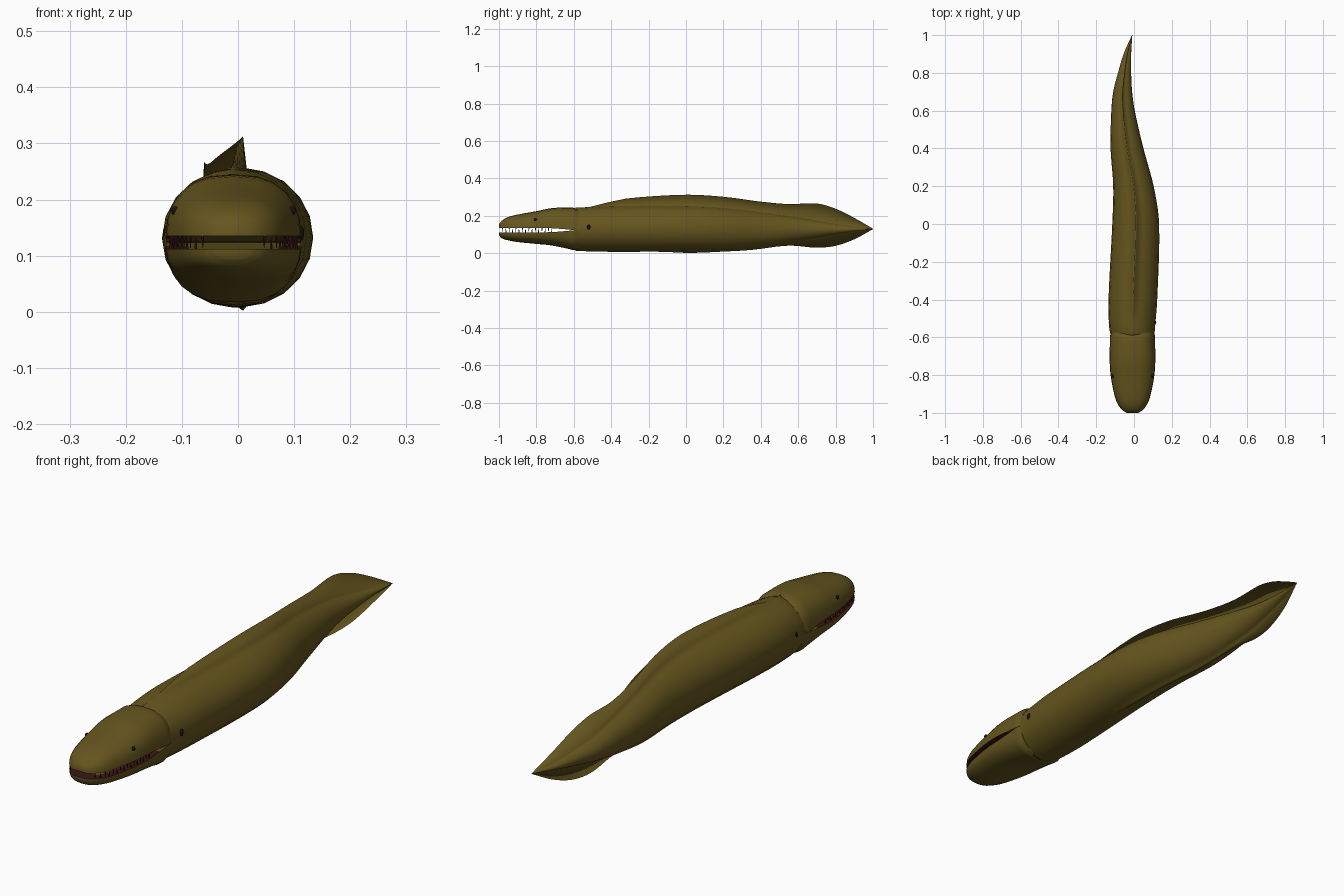
import bpy, bmesh, math

if "Cube" in bpy.data.objects:
    bpy.data.objects.remove(bpy.data.objects["Cube"])


def material(name, rgb, rough=0.8):
    mat = bpy.data.materials.new(name)
    mat.use_nodes = True
    mat.diffuse_color = (*rgb, 1)
    node = mat.node_tree.nodes["Principled BSDF"]
    node.inputs["Base Color"].default_value = (*rgb, 1)
    node.inputs["Roughness"].default_value = rough
    return mat


SKIN = material("olive skin", (0.13, 0.092, 0.013))
MOUTH = material("dark red mouth", (0.045, 0.008, 0.008))
DARK = material("near black", (0.01, 0.006, 0.005))


def finish(name, bm, mats, angle=50):
    bmesh.ops.recalc_face_normals(bm, faces=bm.faces)
    mesh = bpy.data.meshes.new(name)
    bm.to_mesh(mesh)
    bm.free()
    obj = bpy.data.objects.new(name, mesh)
    bpy.context.collection.objects.link(obj)
    for mat in mats:
        mesh.materials.append(mat)
    bpy.ops.object.select_all(action="DESELECT")
    obj.select_set(True)
    bpy.context.view_layer.objects.active = obj
    bpy.ops.object.shade_smooth_by_angle(angle=math.radians(angle))


def sample(rows, y):
    """Smoothly interpolate the values of a row table at position y."""
    y = min(max(y, rows[0][0]), rows[-1][0])
    last = len(rows) - 1
    i = next(k for k in range(last) if y <= rows[k + 1][0])

    def slope(k, c):
        a, b = rows[max(k - 1, 0)], rows[min(k + 1, last)]
        return (b[c] - a[c]) / (b[0] - a[0])

    a, b = rows[i], rows[i + 1]
    h = b[0] - a[0]
    t = (y - a[0]) / h
    out = []
    for c in range(1, len(a)):
        s = t * t * (3 - 2 * t)
        bend = h * t * (1 - t) * ((1 - t) * slope(i, c) - t * slope(i + 1, c))
        out.append(a[c] + (b[c] - a[c]) * s + bend)
    return out


def stations(rows, steps):
    ys = [a[0] + (b[0] - a[0]) * k / steps for a, b in zip(rows, rows[1:]) for k in range(steps)]
    return ys + [rows[-1][0]]


def loft(rings, slot=lambda side, y: 0):
    """Skin closed rings; slot picks a material from ring side and y."""
    bm = bmesh.new()
    loops = [[bm.verts.new(p) for p in ring] for ring in rings]
    n = len(loops[0])
    for a, b in zip(loops, loops[1:]):
        for i in range(n):
            j = (i + 1) % n
            face = bm.faces.new((a[i], a[j], b[j], b[i]))
            face.material_index = slot(i, a[i].co.y)
    bm.faces.new(loops[0])
    bm.faces.new(loops[-1])
    return bm


# Body: y, centre x, half width, top z, bottom z
BODY = [
    (-0.59, -0.008, 0.116, 0.238, 0.015),
    (-0.54, -0.01, 0.122, 0.246, 0.011),
    (-0.4, -0.006, 0.129, 0.255, 0.008),
    (0, 0.009, 0.124, 0.255, 0.01),
    (0.2, -0.003, 0.107, 0.245, 0.015),
    (0.4, -0.037, 0.087, 0.222, 0.03),
    (0.6, -0.058, 0.062, 0.192, 0.062),
    (0.7, -0.06, 0.05, 0.175, 0.08),
    (0.8, -0.05, 0.035, 0.157, 0.098),
    (0.9, -0.035, 0.02, 0.143, 0.115),
    (1, -0.01, 0.001, 0.131, 0.129),
]
# Fin edges: y, z
DORSAL = [(-0.52, 0.246), (-0.4, 0.276), (-0.3, 0.295), (0, 0.313), (0.2, 0.302), (0.4, 0.276),
          (0.55, 0.263), (0.7, 0.266), (0.8, 0.238), (0.9, 0.189), (1, 0.131)]
VENTRAL = [(-0.16, 0.012), (0, 0.002), (0.2, 0.009), (0.35, 0.018), (0.55, 0.041), (0.7, 0.03),
           (0.8, 0.04), (0.9, 0.075), (1, 0.129)]

# Body and fins are one skin: each ring rises to a thin blade above and below
side_angles = [-87] + [18 * k for k in range(-4, 5)] + [87]
rings = []
for y in stations(BODY, 5):
    cx, w, top, low = sample(BODY, y)
    mid, r = (top + low) / 2, (top - low) / 2
    flank = [(w * math.cos(a), mid + r * math.sin(a)) for a in map(math.radians, side_angles)]
    crest = max(top, sample(DORSAL, y)[0])
    keel = min(low, sample(VENTRAL, y)[0])
    ring = flank + [(0, crest)] + [(-x, z) for x, z in reversed(flank)] + [(0, keel)]
    rings.append([(cx + x, y, z) for x, z in ring])
finish("body_with_fins", loft(rings), [SKIN], 180)

# Head: y, half width, top z, bottom z, upper gum z, lower gum z
HX = -0.008
HEAD = [
    (-1, 0.03, 0.155, 0.096, 0.135, 0.112),
    (-0.985, 0.054, 0.174, 0.08, 0.135, 0.112),
    (-0.95, 0.08, 0.194, 0.069, 0.135, 0.112),
    (-0.9, 0.097, 0.207, 0.06, 0.135, 0.112),
    (-0.8, 0.116, 0.225, 0.05, 0.135, 0.112),
    (-0.72, 0.121, 0.241, 0.042, 0.134, 0.113),
    (-0.63, 0.12, 0.245, 0.024, 0.127, 0.12),
    (-0.6, 0.12, 0.243, 0.017, 0.124, 0.123),
    (-0.575, 0.115, 0.232, 0.022, 0.124, 0.123),
]
ARC = [math.pi * k / 12 for k in range(13)]


def gum_slot(side, y):
    """Red rim along the jaw edge, full width at the tip of the snout."""
    rim = side >= 12 and (side != 13 or y < -0.96)
    return int(rim and y < -0.67)


def jaw(name, outer, gum):
    rings = []
    for y in stations(HEAD, 3):
        v = sample(HEAD, y)
        ring = []
        for a in ARC:
            c = math.cos(a)
            x = math.copysign(abs(c) ** 0.75, c) * v[0]
            ring.append((HX + x, y, v[gum] + (v[outer] - v[gum]) * math.sin(a) ** 0.9))
        inner = max(v[0] - 0.035, v[0] * 0.2)
        ring += [(HX - inner, y, v[gum]), (HX + inner, y, v[gum])]
        rings.append(ring)
    finish(name, loft(rings, gum_slot), [SKIN, MOUTH])


jaw("upper_jaw", 1, 3)
jaw("lower_jaw", 2, 4)


# Teeth: slim cones just inside both gum lines
def teeth(name, gum, direction, start):
    bm = bmesh.new()
    for k in range(8):
        y = start + 0.035 * k
        v = sample(HEAD, y)
        length = (v[3] - v[4]) * 0.95
        for s in (-1, 1):
            cone = bmesh.ops.create_cone(bm, segments=6, radius1=0.003, radius2=0.0005,
                                         depth=length, cap_ends=True)["verts"]
            if direction < 0:
                bmesh.ops.scale(bm, verts=cone, vec=(1, 1, -1))
            spot = (HX + s * v[0] * 0.93, y, v[gum] + direction * length * 0.49)
            bmesh.ops.translate(bm, verts=cone, vec=spot)
    finish(name, bm, [MOUTH])


teeth("upper_teeth", 3, -1, -0.98)
teeth("lower_teeth", 4, 1, -0.963)


# Eyes and gill openings, mirrored about the head's centre line
def spots(name, y, z, out, size):
    for s, side in ((1, "left"), (-1, "right")):
        bm = bmesh.new()
        ball = bmesh.ops.create_uvsphere(bm, u_segments=12, v_segments=8, radius=1)["verts"]
        bmesh.ops.scale(bm, verts=ball, vec=size)
        bmesh.ops.translate(bm, verts=ball, vec=(HX + s * out, y, z))
        finish(side + "_" + name, bm, [DARK])


spots("eye", -0.805, 0.18, 0.104, (0.007, 0.008, 0.008))
spots("gill_opening", -0.52, 0.14, 0.12, (0.006, 0.009, 0.014))
